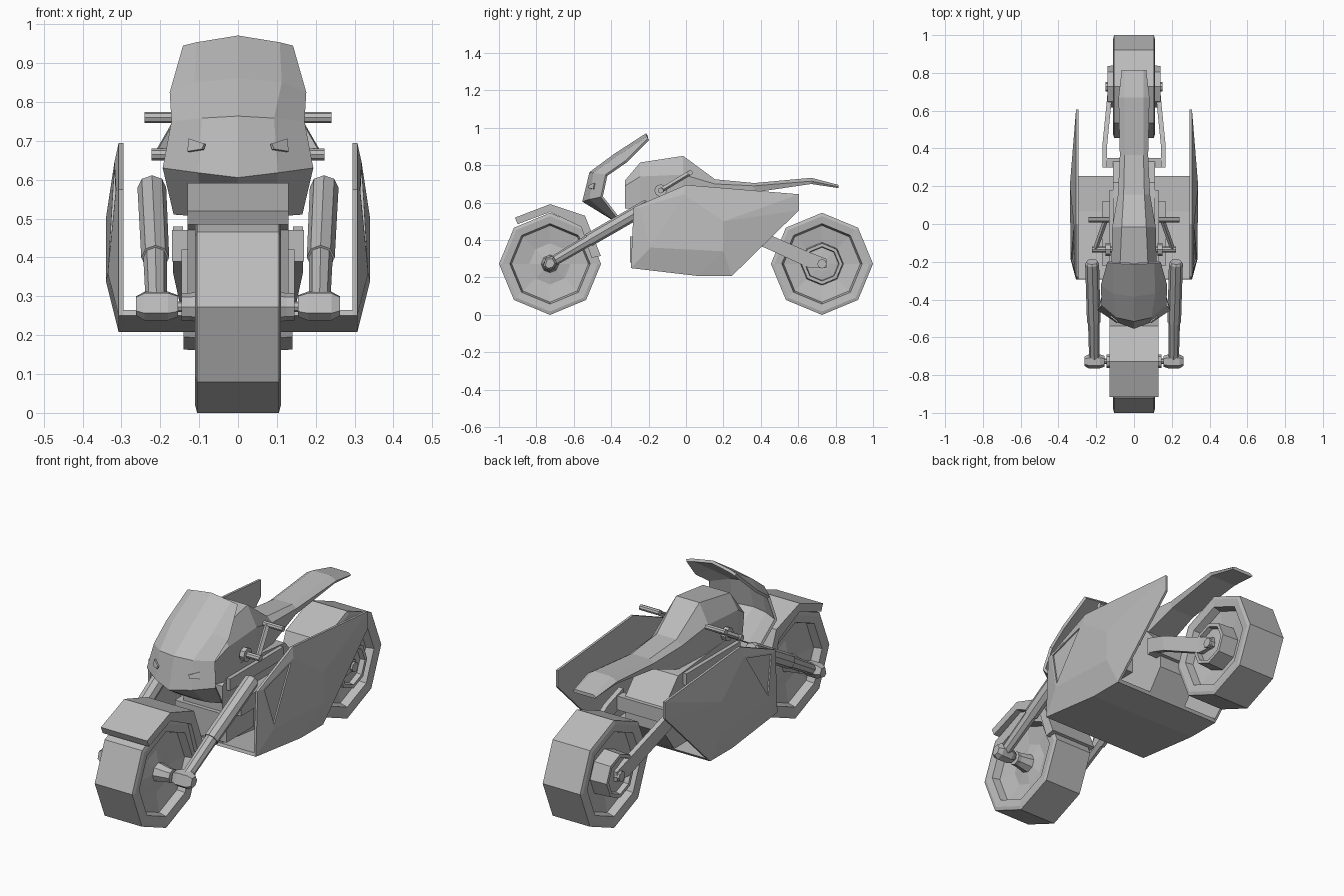
import bpy, bmesh, math
from mathutils import Vector

grey = bpy.data.materials.new("plain grey")
grey.diffuse_color = (0.5, 0.5, 0.5, 1)


def make(name, verts, faces, mirror=False, shell=0.0):
    """Mesh object from points and faces; mirror adds the -x copy, shell thickens inward."""
    bm = bmesh.new()
    for s in ((1, -1) if mirror else (1,)):
        vs = [bm.verts.new((v[0] * s, v[1], v[2])) for v in verts]
        for f in faces:
            bm.faces.new([vs[i] for i in f])
    if not shell:
        bmesh.ops.recalc_face_normals(bm, faces=bm.faces)
    me = bpy.data.meshes.new(name)
    bm.to_mesh(me)
    bm.free()
    me.materials.append(grey)
    ob = bpy.data.objects.new(name, me)
    bpy.context.collection.objects.link(ob)
    if shell:
        mod = ob.modifiers.new("thickness", 'SOLIDIFY')
        mod.thickness = shell
        mod.offset = 0
    return ob


def loft(name, rings, mirror=False):
    """Skin equal-length rings and cap both ends."""
    n = len(rings[0])
    verts = [p for r in rings for p in r]
    faces = [(i * n + j, i * n + (j + 1) % n, (i + 1) * n + (j + 1) % n, (i + 1) * n + j)
             for i in range(len(rings) - 1) for j in range(n)]
    faces += [tuple(range(n))[::-1], tuple(range(len(verts) - n, len(verts)))]
    return make(name, verts, faces, mirror)


def box(name, x, y, z, mirror=False):
    return loft(name, [[(a, y[0], z[0]), (a, y[1], z[0]), (a, y[1], z[1]), (a, y[0], z[1])]
                       for a in x], mirror)


def tube(name, p0, p1, radii, n=8, mirror=True):
    """Straight tube; radii is a list of (fraction along, radius)."""
    p0, p1 = Vector(p0), Vector(p1)
    d = p1 - p0
    q = d.to_track_quat('Z', 'Y')
    return loft(name, [[p0 + d * t + q @ Vector((r * math.cos(k * math.tau / n),
                        r * math.sin(k * math.tau / n), 0)) for k in range(n)]
                       for t, r in radii], mirror)


def lathe(name, cy, cz, profile, mirror=False, n=8):
    """Octagonal turning about the x axis; profile is (x, radius)."""
    return loft(name, [[(x, cy + r * math.cos(k * math.tau / n), cz + r * math.sin(k * math.tau / n))
                        for k in range(n)] for x, r in profile], mirror)


def extrude(name, pts, x0, x1, mirror=False):
    """Side profile (y, z) extruded across x."""
    return loft(name, [[(x, y, z) for y, z in pts] for x in (x0, x1)], mirror)


# Wheels: octagonal tyres with recessed rims
R = 0.273
half = [(0.105, R), (0.11, 0.255), (0.105, 0.215), (0.065, 0.205), (0.05, 0.11), (0.065, 0.03)]
profile = [(-x, r) for x, r in reversed(half)] + half
lathe("front_wheel", -0.727, R, profile)
lathe("rear_wheel", 0.727, R, profile)
lathe("rear_hub", 0.727, R, [(0.05, 0.115), (0.14, 0.11), (0.14, 0.092), (0.115, 0.088),
                             (0.12, 0.04)], True)
lathe("front_hub", -0.727, R, [(0.05, 0.05), (0.125, 0.035), (0.145, 0.035)], True)
tube("front_axle", (-0.25, -0.727, R), (0.25, -0.727, R), [(0, 0.014), (1, 0.014)], 8, False)

# Front fender wrapped over the tyre
fender = [(-0.915, 0.52), (-0.727, 0.592), (-0.54, 0.53), (-0.455, 0.315),
          (-0.505, 0.305), (-0.56, 0.47), (-0.727, 0.55), (-0.90, 0.485)]
n = len(fender)
fv = [(x, y, z) for x in (-0.13, 0.13) for y, z in fender]
ff = [(i, (i + 1) % n, n + (i + 1) % n, n + i) for i in range(n)]
ff += [(s + i, s + i + 1, s + 6 - i, s + 7 - i) for s in (0, n) for i in range(3)]
make("front_fender", fv, ff)

# Fork legs and axle clamps
tube("fork_upper", (0.222, -0.20, 0.585), (0.213, -0.52, 0.40), [(0, 0.03), (0.03, 0.037), (1, 0.036)])
tube("fork_lower", (0.213, -0.51, 0.405), (0.21, -0.73, 0.275), [(0, 0.031), (1, 0.027)])
loft("fork_clamp", [[(x, -0.727 + h * a, R + 0.002 + h * b) for a, b in
                     ((-1, -.5), (-.4, -1), (.5, -.8), (1, 0), (.5, 1), (-.6, .9))]
                    for x, h in ((0.155, 0.028), (0.18, 0.037), (0.24, 0.037), (0.262, 0.025))], True)

# Swing arm and its pivot
loft("swing_arm", [[(x + o, y, z) for o, z in ((0, z0), (0.025, z0), (0.025, z1), (0, z1))]
                   for x, y, z0, z1 in ((0.142, 0.30, 0.40, 0.48), (0.142, 0.42, 0.36, 0.44),
                                        (0.118, 0.66, 0.25, 0.335), (0.112, 0.75, 0.25, 0.30))], True)
box("swing_pivot", (-0.165, 0.165), (0.30, 0.35), (0.39, 0.46))
tube("rear_axle", (-0.15, 0.727, R), (0.15, 0.727, R), [(0, 0.025), (1, 0.025)], 8, False)

# Engine and frame
extrude("engine_block", [(-0.28, 0.26), (0.06, 0.22), (0.25, 0.22), (0.33, 0.33), (0.33, 0.46),
                         (0.22, 0.58), (-0.20, 0.62), (-0.28, 0.55)], -0.11, 0.11)
box("cylinder_head", (-0.145, 0.145), (-0.30, -0.08), (0.28, 0.42))
box("side_cover", (0.10, 0.17), (-0.22, 0.12), (0.39, 0.47), True)
box("upper_frame", (0.085, 0.13), (-0.25, 0.18), (0.52, 0.58), True)

# Belly plate joining the side panels
extrude("belly_plate", [(-0.295, 0.25), (0.065, 0.208), (0.245, 0.208), (0.255, 0.222),
                        (0.065, 0.225), (-0.29, 0.265)], -0.305, 0.305)

# Bulged side panels with a sunken triangle at the front
rim = [(-0.28, 0.575), (0, 0.695), (0.605, 0.645), (0.605, 0.56),
       (0.245, 0.208), (0.065, 0.208), (-0.295, 0.25)]
pv = [(0.307, y, z) for y, z in rim]
pv += [(0.314, -0.25, 0.575), (0.318, -0.01, 0.645), (0.335, -0.19, 0.36),
       (0.34, 0.2, 0.5), (0.34, 0.2, 0.34)]                       # 7-11 bulge
tri = [Vector(pv[i]) for i in (7, 8, 9)]
mid = sum(tri, Vector()) / 3
pv += [p.lerp(mid, 0.13) for p in tri]                            # 12-14 triangle edge
pv += [p.lerp(mid, 0.13) - Vector((0.007, 0, 0)) for p in tri]    # 15-17 sunken floor
pv += [(0.295, y, z) for y, z in rim]                             # 18-24 inner face
pf = [(0, 1, 8, 7), (0, 7, 9, 6), (8, 10, 11, 9), (1, 2, 10, 8), (2, 3, 10), (3, 4, 11, 10),
      (4, 5, 11), (5, 6, 9, 11), (15, 16, 17), tuple(range(18, 25))]
for i in range(3):
    j = (i + 1) % 3
    pf += [(7 + i, 7 + j, 12 + j, 12 + i), (12 + i, 12 + j, 15 + j, 15 + i)]
pf += [(i, (i + 1) % 7, 18 + (i + 1) % 7, 18 + i) for i in range(7)]
make("side_panel", pv, pf, True)

# Tank, seat and tail in one loft: y, top z, shoulder z, bottom z, top half width, side half width
sections = [(-0.325, 0.72, 0.69, 0.57, 0.07, 0.10), (-0.245, 0.815, 0.74, 0.56, 0.075, 0.12),
            (-0.015, 0.85, 0.75, 0.56, 0.065, 0.115), (0.155, 0.725, 0.70, 0.58, 0.055, 0.085),
            (0.365, 0.705, 0.69, 0.655, 0.05, 0.075), (0.67, 0.733, 0.715, 0.70, 0.05, 0.082),
            (0.815, 0.695, 0.685, 0.678, 0.05, 0.065)]
loft("tank_seat_and_tail", [[(-w, y, t), (w, y, t), (s, y, m), (s * 0.9, y, b), (-s * 0.9, y, b), (-s, y, m)]
                            for y, t, m, b, w, s in sections])

# Windscreen and nose shell: rows of centre, middle and edge points
rows = [[(0, -0.21, 0.965), (0.105, -0.205, 0.948), (0.138, -0.20, 0.94)],
        [(0, -0.38, 0.855), (0.11, -0.365, 0.845), (0.172, -0.32, 0.82)],
        [(0, -0.51, 0.76), (0.09, -0.49, 0.755), (0.167, -0.425, 0.747)],
        [(0, -0.548, 0.608), (0.1, -0.51, 0.62), (0.19, -0.45, 0.632)],
        [(0, -0.385, 0.51), (0.09, -0.38, 0.51), (0.163, -0.36, 0.515)]]
full = [[(-x, y, z) for x, y, z in r[:0:-1]] + r for r in rows]
make("nose_and_windscreen", [p for r in full for p in r],
     [(i * 5 + j, i * 5 + j + 1, i * 5 + j + 6, i * 5 + j + 5) for i in range(4) for j in range(4)],
     shell=0.014)

# Headlight plates on the nose
make("headlight", [(0.085, -0.518, 0.692), (0.125, -0.487, 0.705), (0.128, -0.493, 0.672),
                   (0.09, -0.522, 0.678)], [(0, 1, 2, 3)], True, 0.008)

# Handlebars: grips, links and pivots
tube("hand_grip", (0.13, 0.022, 0.76), (0.24, 0.022, 0.76), [(0, 0.014), (1, 0.014)])
tube("bar_link", (0.205, -0.135, 0.665), (0.15, 0.022, 0.76), [(0, 0.013), (1, 0.013)], 4)
tube("bar_pivot", (0.08, -0.135, 0.665), (0.222, -0.135, 0.665), [(0, 0.015), (1, 0.015)])
tube("bar_collar", (0.125, -0.135, 0.665), (0.15, -0.135, 0.665), [(0, 0.034), (1, 0.034)])
